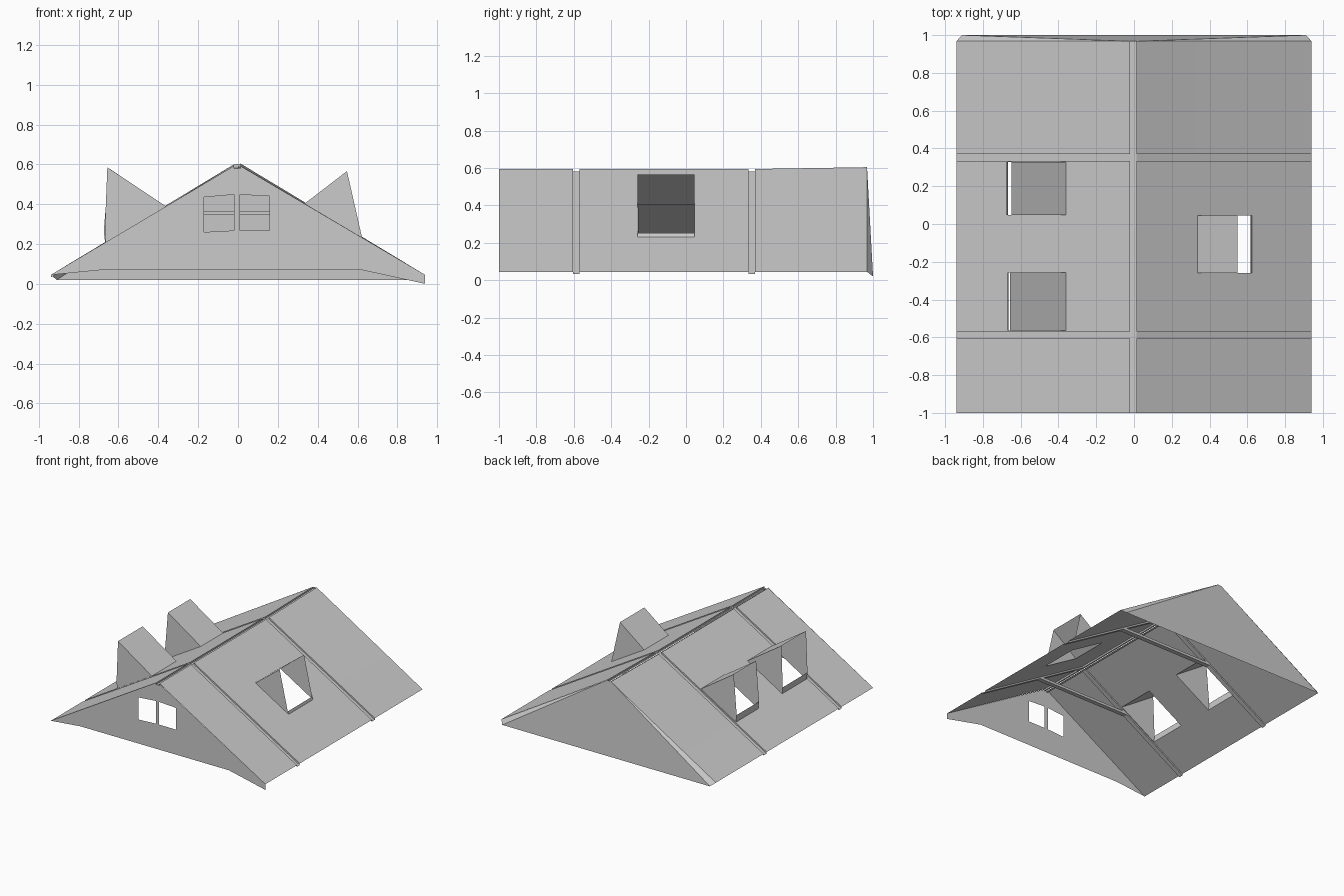
import bpy, bmesh
from mathutils import Vector

if "Cube" in bpy.data.objects:
    bpy.data.objects.remove(bpy.data.objects["Cube"])

DEPTH = 0.013                      # depth of the recessed seams
SEAMS = [(-0.605, -0.57), (0.333, 0.37)]
BACK = 0.968


def finish(bm, name, recalc=True):
    bmesh.ops.remove_doubles(bm, verts=bm.verts, dist=0.0004)
    bmesh.ops.dissolve_degenerate(bm, edges=bm.edges, dist=0.0004)
    if recalc:
        bmesh.ops.recalc_face_normals(bm, faces=bm.faces)
    mesh = bpy.data.meshes.new(name)
    bm.to_mesh(mesh)
    bm.free()
    obj = bpy.data.objects.new(name, mesh)
    bpy.context.collection.objects.link(obj)
    return obj


def roof_z(u, y=0.0):
    # slope height at distance u from the ridge; ridge lifts a little at the back
    lift = 0.01 * max(0.0, (y - 0.37) / 0.6) * (1 - u / 0.94)
    return 0.045 + (0.94 - u) * 0.592 + lift


def roof_side(name, s, ridge, holes):
    # grid of stations; doubled stations make the seam walls
    us = [(0, 1), (ridge, 1), (ridge, 0), (0.94, 0)]
    ys = [(-1, 0), (BACK, 0)]
    for a, b in SEAMS:
        ys += [(a, 0), (a, 1), (b, 1), (b, 0)]
    for u0, u1, y0, y1 in holes:
        us += [(u0, 0), (u1, 0)]
        ys += [(y0, 0), (y1, 0)]
    us = sorted(set(us), key=lambda p: (p[0], -p[1]))
    order = {a: 0 for a, b in SEAMS}
    order.update({b: 1 for a, b in SEAMS})
    ys = sorted(set(ys), key=lambda p: (p[0], -p[1] if order.get(p[0]) else p[1]))
    bm = bmesh.new()
    grid = [[bm.verts.new((s * u, y, roof_z(max(u, ridge), y) - DEPTH * max(du, dy)))
             for y, dy in ys] for u, du in us]
    for i in range(len(us) - 1):
        for j in range(len(ys) - 1):
            cu = (us[i][0] + us[i + 1][0]) / 2
            cy = (ys[j][0] + ys[j + 1][0]) / 2
            if any(a < cu < b and c < cy < d for a, b, c, d in holes):
                continue
            q = [grid[i][j], grid[i + 1][j], grid[i + 1][j + 1], grid[i][j + 1]]
            bm.faces.new(q if s > 0 else q[::-1])
    finish(bm, name, False)


def dormer(name, s, hole, peak, lip):
    # sloping top sheet, two side cheeks and a small sill; open outward
    u0, u1, y0, y1 = hole
    profile = [(u0, roof_z(u0)), peak, lip, (u1, roof_z(u1))]
    bm = bmesh.new()
    a, b = [[bm.verts.new((s * u, y, z)) for u, z in profile] for y in (y0, y1)]
    bm.faces.new(a)
    bm.faces.new(b[::-1])
    bm.faces.new((a[0], b[0], b[1], a[1]))
    bm.faces.new((a[2], b[2], b[3], a[3]))
    finish(bm, name)


def gable(name, loops, y):
    # flat wall in the xz plane, further loops are window openings
    bm = bmesh.new()
    for loop in loops:
        vs = [bm.verts.new((x, y, z)) for x, z in loop]
        for p, q in zip(vs, vs[1:] + vs[:1]):
            bm.edges.new((p, q))
    bmesh.ops.triangle_fill(bm, use_beauty=True, edges=bm.edges[:], normal=Vector((0, -1, 0)))
    bmesh.ops.dissolve_limit(bm, angle_limit=0.01, verts=bm.verts[:], edges=bm.edges[:])
    finish(bm, name, False)


# roof slopes and dormers
left = [(0.36, 0.667, 0.048, 0.328), (0.36, 0.664, -0.565, -0.256)]
right = [(0.335, 0.625, -0.26, 0.045)]
roof_side("left_roof_slope", -1, 0.02, left)
roof_side("right_roof_slope", 1, 0.012, right)
dormer("left_back_dormer", -1, left[0], (0.648, 0.58), (0.674, 0.265))
dormer("left_front_dormer", -1, left[1], (0.656, 0.585), (0.669, 0.26))
dormer("right_dormer", 1, right[0], (0.547, 0.566), (0.618, 0.253))

# front gable with two windows
ridge = roof_z(0.016)
gable("front_gable", [
    [(-0.94, 0.045), (-0.68, 0.07), (0.62, 0.07), (0.94, 0.0), (0.94, 0.045),
     (0.012, ridge), (0.012, ridge - DEPTH), (-0.02, ridge - DEPTH), (-0.02, ridge)],
    [(-0.17, 0.26), (-0.02, 0.268), (-0.02, 0.448), (-0.17, 0.435)],
    [(0.01, 0.268), (0.157, 0.268), (0.157, 0.44), (0.01, 0.448)]], -1)

# back gable, leaning outward toward its foot
bm = bmesh.new()
pts = [(-0.94, BACK, 0.045), (-0.91, 1, 0.02), (0.91, 1, 0.02), (0.94, BACK, 0.045),
       (0.012, BACK, 0.603), (-0.02, BACK, 0.6)]
v = [bm.verts.new(p) for p in pts]
for f in ((5, 1, 0), (5, 4, 2, 1), (4, 3, 2)):
    bm.faces.new([v[i] for i in f[::-1]])
finish(bm, "back_gable", False)

# collar ties under the two seams
for i, (a, b) in enumerate(SEAMS):
    bm = bmesh.new()
    bmesh.ops.create_cube(bm, size=1)
    for vert in bm.verts:
        x, y, z = vert.co
        h = 0.345 if z < 0 else 0.365
        half = 0.94 - (h + DEPTH - 0.045) / 0.592
        vert.co = ((1 if x > 0 else -1) * half, a if y < 0 else b, h)
    finish(bm, f"collar_tie_{i + 1}")
